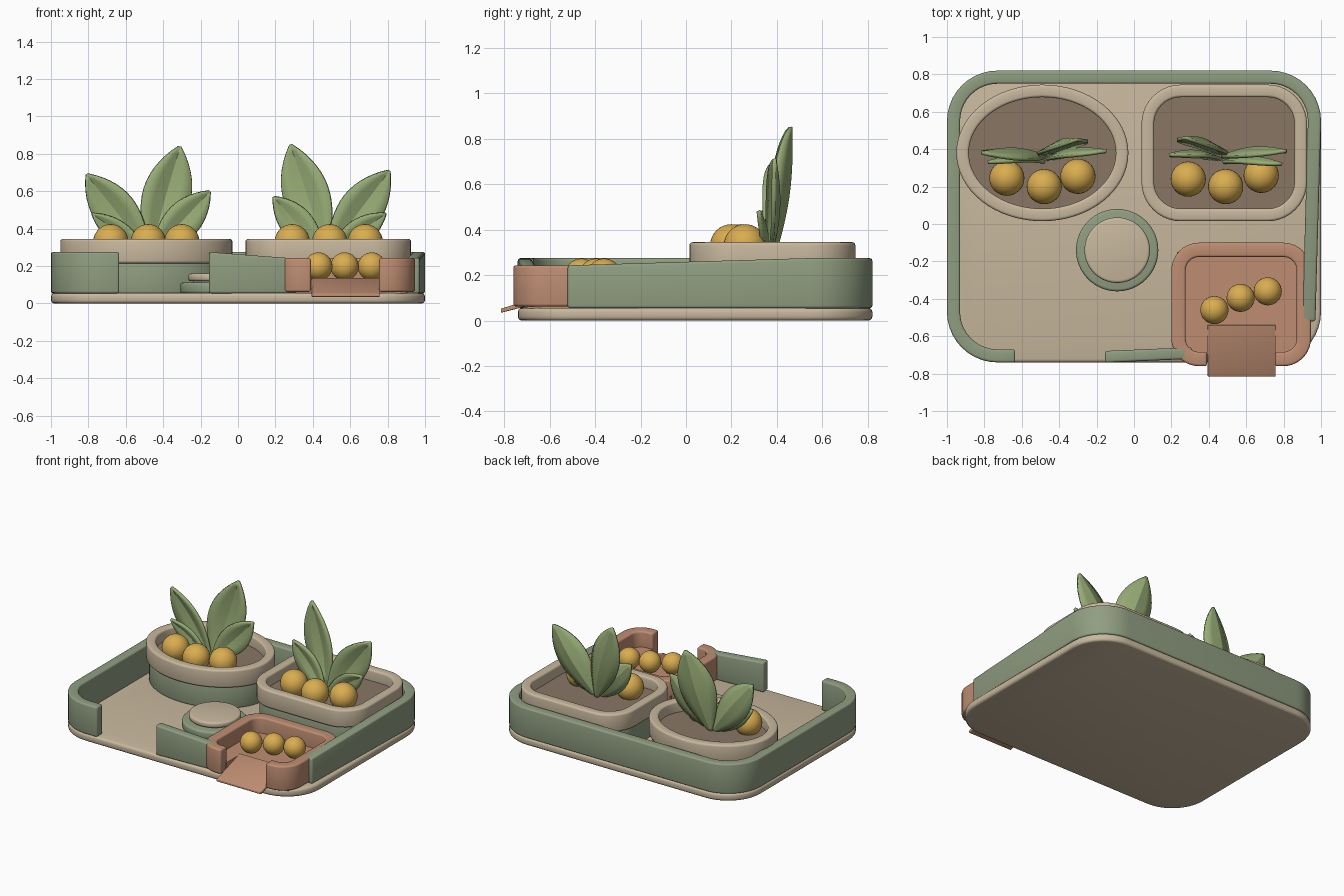
import bpy, bmesh, math
from mathutils import Vector

cube = bpy.data.objects.get("Cube")
if cube:
    bpy.data.objects.remove(cube, do_unlink=True)


def material(name, rgb):
    m = bpy.data.materials.new(name)
    m.use_nodes = True
    m.diffuse_color = (*rgb, 1)
    m.node_tree.nodes["Principled BSDF"].inputs["Base Color"].default_value = (*rgb, 1)
    return m


SAGE = material("sage green", (0.28, 0.34, 0.22))
SAND = material("sand", (0.58, 0.48, 0.34))
SOIL = material("soil brown", (0.25, 0.18, 0.13))
CLAY = material("terracotta", (0.52, 0.27, 0.17))
GOLD = material("golden fruit", (0.70, 0.42, 0.08))
LEAF = material("leaf green", (0.31, 0.41, 0.18))


def finish(bm, name, mat, bevel=0.0, angle=35):
    """Round the hard edges, then make a smooth shaded object."""
    bmesh.ops.recalc_face_normals(bm, faces=bm.faces)
    if bevel:
        hard = [e for e in bm.edges if len(e.link_faces) == 2 and e.calc_face_angle() > 0.7]
        bmesh.ops.bevel(bm, geom=hard, offset=bevel, segments=3, profile=0.5, affect='EDGES')
    mesh = bpy.data.meshes.new(name)
    bm.to_mesh(mesh)
    bm.free()
    mesh.materials.append(mat)
    ob = bpy.data.objects.new(name, mesh)
    bpy.context.collection.objects.link(ob)
    bpy.ops.object.select_all(action='DESELECT')
    ob.select_set(True)
    bpy.context.view_layer.objects.active = ob
    bpy.ops.object.shade_smooth_by_angle(angle=math.radians(angle))
    return ob


def arc(cx, cy, rx, ry, a0, a1, n):
    return [(cx + rx * math.cos(math.radians(a0 + (a1 - a0) * i / n)),
             cy + ry * math.sin(math.radians(a0 + (a1 - a0) * i / n))) for i in range(n + 1)]


def oval(cx, cy, rx, ry):
    return arc(cx, cy, rx, ry, 0, 360, 64)[:-1]


def rounded(x0, x1, y0, y1, r):
    """Anticlockwise outline that starts at the right end of the front edge."""
    pts = []
    for cx, cy, a in ((x1 - r, y0 + r, -90), (x1 - r, y1 - r, 0),
                      (x0 + r, y1 - r, 90), (x0 + r, y0 + r, 180)):
        pts += arc(cx, cy, r, r, a, a + 90, 10)
    return pts


def slab(name, outline, z0, z1, mat, bevel=0.01):
    bm = bmesh.new()
    face = bm.faces.new([bm.verts.new((x, y, z0)) for x, y in outline])
    top = bmesh.ops.extrude_face_region(bm, geom=[face])
    verts = [g for g in top["geom"] if isinstance(g, bmesh.types.BMVert)]
    bmesh.ops.translate(bm, verts=verts, vec=(0, 0, z1 - z0))
    return finish(bm, name, mat, bevel)


def loft(name, sections, closed, mat, bevel):
    bm = bmesh.new()
    rows = [[bm.verts.new(p) for p in s] for s in sections]
    n = len(rows)
    for i in range(n if closed else n - 1):
        a, b = rows[i], rows[(i + 1) % n]
        for j in range(4):
            k = (j + 1) % 4
            bm.faces.new((a[j], a[k], b[k], b[j]))
    if not closed:
        bm.faces.new(rows[0])
        bm.faces.new(rows[-1])
    return finish(bm, name, mat, bevel)


def ring(name, outer, inner, z0, z1, mat):
    sections = [((*o, z0), (*o, z1), (*i, z1), (*i, z0)) for o, i in zip(outer, inner)]
    return loft(name, sections, True, mat, 0.014)


def wall(name, path, thick, z0, top, mat):
    """Upright wall along an open path; top(x, y) gives its height."""
    sections = []
    for i, p in enumerate(path):
        a, b = path[max(i - 1, 0)], path[min(i + 1, len(path) - 1)]
        d = Vector((b[0] - a[0], b[1] - a[1])).normalized() * thick / 2
        q, r = (p[0] - d.y, p[1] + d.x), (p[0] + d.y, p[1] - d.x)
        z = top(*p)
        sections.append(((*q, z0), (*q, z), (*r, z), (*r, z0)))
    return loft(name, sections, False, mat, 0.012)


def ball(name, x, y, z, r):
    bm = bmesh.new()
    bmesh.ops.create_uvsphere(bm, u_segments=32, v_segments=16, radius=r)
    bmesh.ops.translate(bm, verts=bm.verts, vec=(x, y, z))
    return finish(bm, name, GOLD)


def leaf(name, base, tip, half, turn):
    """Pointed leaf, folded along its midrib and bowed forward."""
    base, tip = Vector(base), Vector(tip)
    axis = tip - base
    side = Vector((axis.z, 0, -axis.x)).normalized()
    side = (side + Vector((0, turn, 0))).normalized()
    front = side.cross(axis).normalized()
    if front.y > 0:
        front = -front
    bm = bmesh.new()
    rows, n = [], 16
    for i in range(n + 1):
        u = i / n
        w = half * max(math.sin(math.pi * u ** 1.15), 0.02) ** 0.8
        mid = base + axis * u - front * 0.03 * math.sin(math.pi * u)
        rows.append([bm.verts.new(mid + side * w * s + front * w * 0.3 * abs(s))
                     for s in (-1, -0.5, 0, 0.5, 1)])
    for a, b in zip(rows, rows[1:]):
        for j in range(4):
            bm.faces.new((a[j], a[j + 1], b[j + 1], b[j]))
    ob = finish(bm, name, LEAF, angle=25)
    mod = ob.modifiers.new("thickness", 'SOLIDIFY')
    mod.thickness = 0.018
    mod.offset = 0
    return ob


# Base plate
slab("base_plate", rounded(-1, 1, -0.74, 0.82, 0.27), 0, 0.056, SAND, 0.018)

# Outer wall: front left return, left side, back, then the tapering right side
loop = rounded(-0.965, 0.965, -0.705, 0.785, 0.235)
back_right, back_left, front_left = loop[11:22], loop[22:33], loop[33:]
path = [(0.935, -0.52)] + back_right + back_left + front_left + [(-0.635, -0.705)]
wall("outer_wall", path, 0.07, 0.054,
     lambda x, y: 0.275 if x < 0.9 or y > 0.5 else 0.275 - 0.03 * (0.55 - y), SAGE)
wall("front_wall", [(-0.155, -0.71), (0.31, -0.69)], 0.062, 0.054,
     lambda x, y: 0.275 if x < 0 else 0.24, SAGE)

# Planters: green body, sand rim and soil
oval_at = lambda d: oval(-0.49, 0.38, 0.46 - d, 0.365 - d)
box_at = lambda d: rounded(0.04 + d, 0.925 - d, 0.015 + d, 0.745 - d, 0.21 - d)
for name, outline in (("oval_planter", oval_at), ("square_planter", box_at)):
    slab(name + "_body", outline(0.02), 0.054, 0.22, SAGE)
    ring(name + "_rim", outline(0), outline(0.067), 0.215, 0.345, SAND)
    slab(name + "_soil", outline(0.05), 0.218, 0.265, SOIL, 0)

# Fruit
for i, (x, y) in enumerate(((-0.68, 0.245), (-0.48, 0.2), (-0.3, 0.255),
                            (0.29, 0.24), (0.49, 0.2), (0.68, 0.26))):
    ball(f"planter_fruit_{i + 1}", x, y, 0.33, 0.094)
for i, (x, y) in enumerate(((0.43, -0.46), (0.57, -0.395), (0.715, -0.36))):
    ball(f"tray_fruit_{i + 1}", x, y, 0.198, 0.075)

# Leaves: tip, half width and turn for each plant
plants = {
    "left_plant": (-0.47, [((-0.31, 0.45, 0.84), 0.13, 0.2), ((-0.81, 0.38, 0.69), 0.115, -0.2),
                           ((-0.15, 0.39, 0.6), 0.095, 0.1), ((-0.78, 0.33, 0.48), 0.06, -0.1)]),
    "right_plant": (0.47, [((0.28, 0.46, 0.85), 0.125, -0.2), ((0.81, 0.39, 0.71), 0.115, 0.1),
                           ((0.19, 0.37, 0.57), 0.085, 0), ((0.79, 0.32, 0.48), 0.07, 0.1)]),
}
for name, (x, leaves) in plants.items():
    for i, (tip, half, turn) in enumerate(leaves):
        leaf(f"{name}_leaf_{i + 1}", (x, 0.375 - 0.015 * i, 0.25), tip, half, turn)

# Round step
slab("step_foot", oval(-0.09, -0.14, 0.22, 0.22), 0.054, 0.112, SAGE, 0.014)
slab("step_stem", oval(-0.09, -0.14, 0.15, 0.15), 0.1, 0.13, SAGE, 0)
slab("step_top", oval(-0.09, -0.14, 0.175, 0.175), 0.119, 0.16, SAND, 0.014)

# Tray wall, open at the front
path = [(0.755, -0.722)] + rounded(0.238, 0.908, -0.722, -0.138, 0.11) + [(0.39, -0.722)]
wall("tray_wall", path, 0.076, 0.062, lambda x, y: 0.243, CLAY)

# Tray floor, notched for the chute
slab("tray_floor", [(0.23, -0.7), (0.395, -0.7), (0.395, -0.54), (0.755, -0.54), (0.755, -0.7),
                    (0.9, -0.7), (0.9, -0.15), (0.23, -0.15)], 0.054, 0.128, CLAY, 0)

# Sloping chute
section = lambda x: ((x, -0.54, 0.105), (x, -0.54, 0.137), (x, -0.815, 0.052), (x, -0.815, 0.034))
loft("tray_chute", [section(0.393), section(0.757)], False, CLAY, 0.004)
